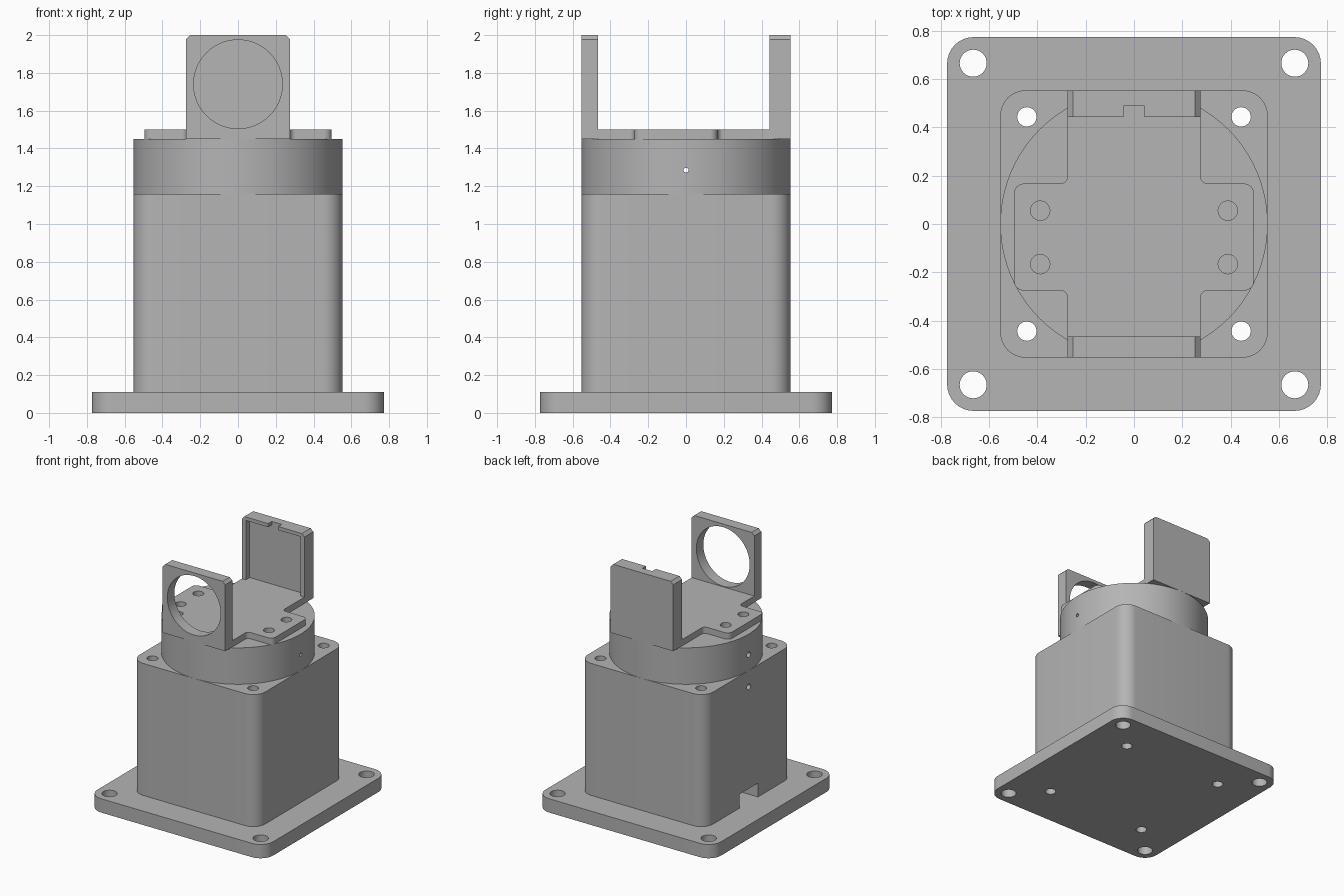
import bpy, bmesh, math
from mathutils import Vector

cube = bpy.data.objects.get("Cube")
if cube:
    bpy.data.objects.remove(cube, do_unlink=True)

grey = bpy.data.materials.new("mid grey")
grey.use_nodes = True
colour = (0.46, 0.46, 0.46, 1)
grey.diffuse_color = colour
grey.node_tree.nodes["Principled BSDF"].inputs["Base Color"].default_value = colour


def rounded(corners, radii, steps=8):
    """Outline with each square corner replaced by an arc (one step = chamfer)."""
    pts = [Vector(c) for c in corners]
    out = []
    for i, p in enumerate(pts):
        r = radii[i]
        if r == 0:
            out.append(p)
            continue
        before = (pts[i - 1] - p).normalized() * r
        after = (pts[(i + 1) % len(pts)] - p).normalized() * r
        for k in range(steps + 1):
            t = math.pi / 2 * k / steps
            out.append(p + before + after - after * math.cos(t) - before * math.sin(t))
    return out


def rect(x0, x1, y0, y1):
    return [(x0, y0), (x1, y0), (x1, y1), (x0, y1)]


def circle(x, y, r, n=32):
    return [(x + r * math.cos(2 * math.pi * k / n), y + r * math.sin(2 * math.pi * k / n))
            for k in range(n)]


def prism(name, outline, lo, hi, axis="z"):
    """Extrude an outline along an axis: z takes (x, y), y takes (x, z), x takes (y, z)."""
    place = {"z": lambda a, b, c: (a, b, c),
             "y": lambda a, b, c: (a, c, b),
             "x": lambda a, b, c: (c, a, b)}[axis]
    bm = bmesh.new()
    face = bm.faces.new([bm.verts.new(place(a, b, lo)) for a, b in outline])
    new = bmesh.ops.extrude_face_region(bm, geom=[face])["geom"]
    shift = Vector(place(0, 0, hi - lo))
    bmesh.ops.translate(bm, vec=shift, verts=[g for g in new if isinstance(g, bmesh.types.BMVert)])
    bmesh.ops.recalc_face_normals(bm, faces=bm.faces)
    mesh = bpy.data.meshes.new(name)
    bm.to_mesh(mesh)
    bm.free()
    mesh.materials.append(grey)
    ob = bpy.data.objects.new(name, mesh)
    bpy.context.collection.objects.link(ob)
    return ob


def activate(ob):
    bpy.ops.object.select_all(action="DESELECT")
    ob.select_set(True)
    bpy.context.view_layer.objects.active = ob


def cut(ob, *cutters):
    for cutter in cutters:
        cutter.hide_render = True
        mod = ob.modifiers.new("cut", "BOOLEAN")
        mod.operation = "DIFFERENCE"
        mod.solver = "EXACT"
        mod.object = cutter
        activate(ob)
        bpy.ops.object.modifier_apply(modifier=mod.name)
        bpy.data.objects.remove(cutter, do_unlink=True)


def hole(a, b, r, lo, hi, axis="z", n=32):
    return prism("cutter", circle(a, b, r, n), lo, hi, axis)


def box_cut(a0, a1, b0, b1, lo, hi, axis="z"):
    return prism("cutter", rect(a0, a1, b0, b1), lo, hi, axis)


SIGNS = [(sx, sy) for sx in (-1, 1) for sy in (-1, 1)]
BASE, BODY = 0.773, 0.553
BASE_TOP, BODY_TOP, DRUM_TOP, PLATE_TOP = 0.11, 1.16, 1.45, 1.5
HALF = 0.275

# Base plate with mounting holes and screw holes
base = prism("base_plate", rounded(rect(-BASE, BASE, -BASE, BASE), [0.11] * 4), 0, BASE_TOP)
for sx, sy in SIGNS:
    cut(base, hole(sx * 0.665, sy * 0.665, 0.056, -0.1, 0.3),
        hole(sx * 0.443, sy * 0.443, 0.04, -0.1, 0.3))

# Housing with long screw holes, cable notch and set screw hole
body = prism("housing", rounded(rect(-BODY, BODY, -BODY, BODY), [0.105] * 4), BASE_TOP, BODY_TOP)
for sx, sy in SIGNS:
    cut(body, hole(sx * 0.443, sy * 0.443, 0.04, 0, 1.3))
cut(body, box_cut(-0.115, 0.115, 0.05, 0.22, -0.7, -0.4, "x"),
    hole(0, 1.03, 0.022, -0.7, -0.4, "x", 16))

# Turntable drum with a cross hole, wider on one side
drum = prism("turntable", circle(0, 0, BODY, 96), BODY_TOP, DRUM_TOP)
cut(drum, hole(0, 1.285, 0.013, -0.7, 0.7, "x", 16),
    hole(0, 1.285, 0.022, -0.7, -0.45, "x", 16))

# Cross-shaped cradle floor
WIDE, Y0, Y1, FRONT, BACK = 0.496, -0.275, 0.167, -0.465, 0.442
half = [(HALF, FRONT), (HALF, Y0), (WIDE, Y0), (WIDE, Y1), (HALF, Y1), (HALF, BACK)]
outline = half + [(-x, y) for x, y in reversed(half)]
floor = prism("cradle_floor", rounded(outline, [0, 0.03, 0.04, 0.04, 0.03, 0] * 2),
              DRUM_TOP, PLATE_TOP)
for sx in (-1, 1):
    for y in (0.055, -0.166):
        cut(floor, hole(sx * 0.388, y, 0.04, 1.4, 1.6))

# Upright walls with chamfered top corners
wall = rounded(rect(-HALF, HALF, DRUM_TOP, 2), [0, 0, 0.022, 0.022], 1)
front = prism("front_wall", wall, -BODY, FRONT, "y")
cut(front, hole(0, 1.74, 0.235, -0.7, -0.3, "y", 64))

# Back wall with a shallow pocket and a slot in its lip
back = prism("back_wall", wall, BACK, BODY, "y")
cut(back, box_cut(-0.24, 0.24, PLATE_TOP, 1.972, 0.3, BACK + 0.048, "y"),
    box_cut(-0.044, 0.044, 1.9, 2.1, 0.3, BACK + 0.045, "y"))

for ob in (base, body, drum, floor, front, back):
    activate(ob)
    bpy.ops.object.shade_smooth_by_angle(angle=math.radians(30))
